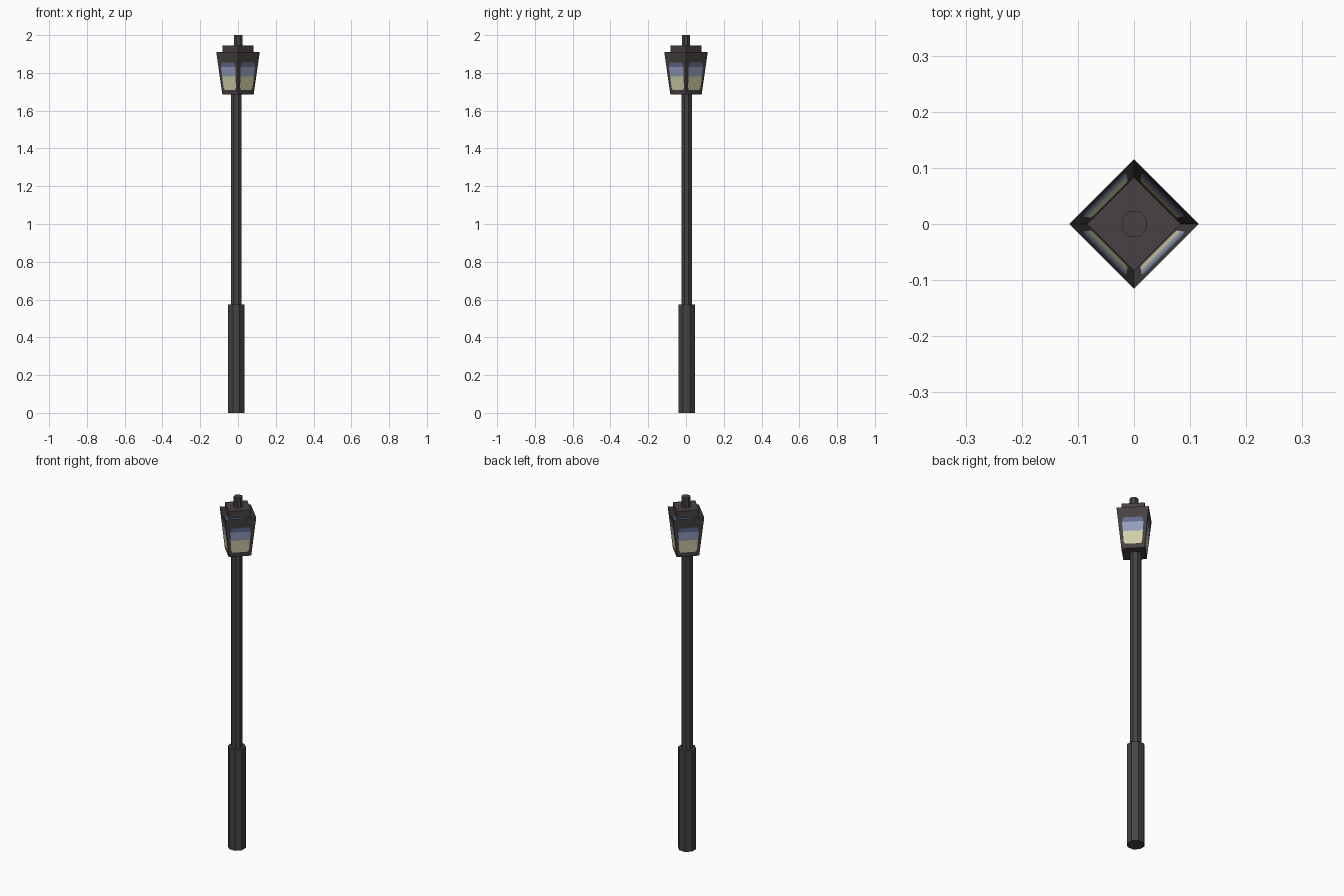
import bpy, bmesh, math

if "Cube" in bpy.data.objects:
    bpy.data.objects.remove(bpy.data.objects["Cube"])


def mat(name, rgb):
    lin = [((c / 255 + 0.055) / 1.055) ** 2.4 for c in rgb]
    m = bpy.data.materials.new(name)
    m.diffuse_color = (*lin, 1)
    m.use_nodes = True
    m.node_tree.nodes["Principled BSDF"].inputs["Base Color"].default_value = m.diffuse_color
    return m


IRON = mat("dark iron", (71, 65, 66))
DEEP = mat("deep blue glass", (98, 108, 140))
BLUE = mat("pale blue glass", (146, 157, 190))
CREAM = mat("warm cream glass", (208, 208, 168))


def prism(name, sides, radius, z0, z1, x=0, y=0, turn=0.0):
    bpy.ops.mesh.primitive_cylinder_add(vertices=sides, radius=radius, depth=z1 - z0,
                                        location=(x, y, (z0 + z1) / 2), rotation=(0, 0, turn))
    ob = bpy.context.object
    ob.name = name
    ob.data.materials.append(IRON)
    return ob


# Post: thick sleeve below, slim pole above, both slightly off the lantern axis
EIGHTH = math.pi / 8
prism("post_sleeve", 8, 0.047, 0, 0.575, -0.009, 0.003, EIGHTH)
prism("post_pole", 8, 0.030, 0.57, 1.69, -0.009, 0.003, EIGHTH)

# Cap plate (diamond in plan) and finial
prism("lantern_cap", 4, 0.083, 1.905, 1.945)
prism("lantern_finial", 8, 0.024, 1.94, 2.0, 0.001, 0, EIGHTH)

# Lantern: flared four-sided shell, open at the top around the cap
Z0, Z1, R0, R1 = 1.685, 1.91, 0.083, 0.115
# each row: height, frame width as a share of the side
rows = [(Z0, 0.16), (1.71, 0.18), (1.722, 0.13), (1.78, 0.13),
        (1.83, 0.13), (1.855, 0.19), (Z1, 0.16)]
row_mats = [0, 3, 3, 2, 1, 0]

bm = bmesh.new()


def corner(k, z):
    r = R0 + (R1 - R0) * (z - Z0) / (Z1 - Z0)
    a = k * math.pi / 2
    return r * math.cos(a), r * math.sin(a)


for k in range(4):
    grid = []
    for z, w in rows:
        (ax, ay), (bx, by) = corner(k, z), corner(k + 1, z)
        grid.append([bm.verts.new((ax + (bx - ax) * u, ay + (by - ay) * u, z))
                     for u in (0, w, 1 - w, 1)])
    for i, m in enumerate(row_mats):
        for j in range(3):
            f = bm.faces.new((grid[i][j], grid[i][j + 1], grid[i + 1][j + 1], grid[i + 1][j]))
            f.material_index = m if j == 1 else 0

# Lantern floor
bm.faces.new([bm.verts.new((*corner(k, Z0), Z0)) for k in (3, 2, 1, 0)])
bmesh.ops.remove_doubles(bm, verts=bm.verts, dist=1e-5)
me = bpy.data.meshes.new("lantern_housing")
bm.to_mesh(me)
bm.free()
for m in (IRON, DEEP, BLUE, CREAM):
    me.materials.append(m)
bpy.context.collection.objects.link(bpy.data.objects.new("lantern_housing", me))
